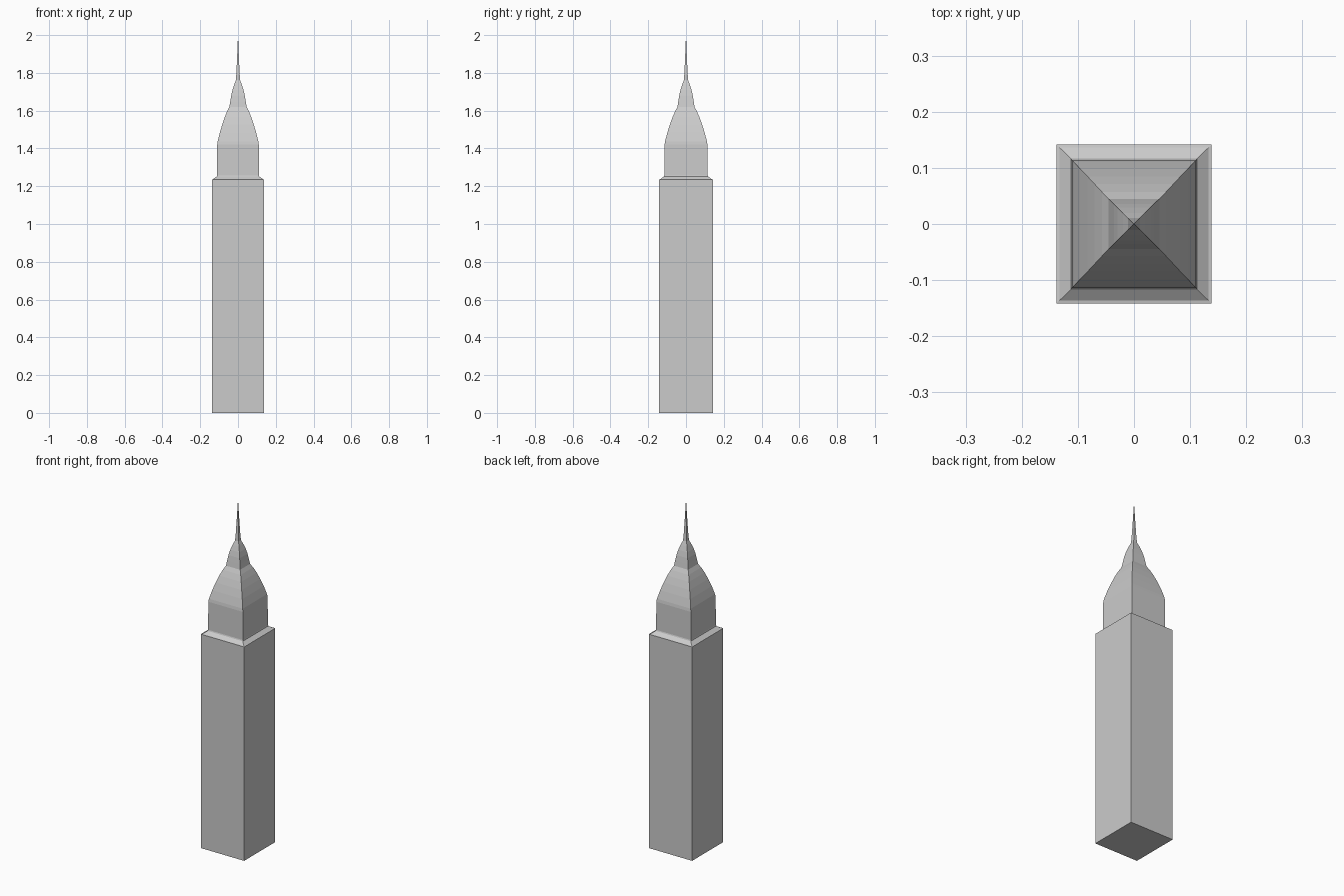
import bpy, bmesh

if "Cube" in bpy.data.objects:
    bpy.data.objects.remove(bpy.data.objects["Cube"])


def loft(name, rings, cap_bottom=False, tip=None):
    """Stack rectangular rings (half_x, half_y, z) into a flat-shaded skin."""
    bm = bmesh.new()
    loops = [[bm.verts.new((sx * hx, sy * hy, z))
              for sx, sy in ((-1, -1), (1, -1), (1, 1), (-1, 1))]
             for hx, hy, z in rings]
    for low, high in zip(loops, loops[1:]):
        for i in range(4):
            j = (i + 1) % 4
            bm.faces.new((low[i], low[j], high[j], high[i]))
    if cap_bottom:
        bm.faces.new(loops[0][::-1])
    if tip is not None:
        apex = bm.verts.new((0, 0, tip))
        for i in range(4):
            bm.faces.new((loops[-1][i], loops[-1][(i + 1) % 4], apex))
    mesh = bpy.data.meshes.new(name)
    bm.to_mesh(mesh)
    bm.free()
    obj = bpy.data.objects.new(name, mesh)
    bpy.context.collection.objects.link(obj)
    return obj


# Main tower block
body_top = (0.1385, 0.142, 1.236)
loft("tower_shaft", [(0.1385, 0.142, 0), body_top], cap_bottom=True)

# Narrow flat rim and sloped ledge up to the neck
neck_base = (0.1125, 0.1165, 1.252)
loft("ledge", [body_top, (0.133, 0.1365, 1.237), neck_base])

# Slightly tapered upper storey
neck_top = (0.110, 0.1135, 1.42)
loft("upper_storey", [neck_base, (0.111, 0.1145, 1.258), neck_top])

# Curved crown roof
crown_top = (0.0455, 0.045, 1.62)
loft("crown_roof", [neck_top, (0.108, 0.111, 1.437), (0.096, 0.0985, 1.485),
                    (0.083, 0.085, 1.528), (0.070, 0.071, 1.566),
                    (0.057, 0.057, 1.598), crown_top])

# Small bulb-shaped roof
spire_base = (0.011, 0.011, 1.762)
loft("lantern_roof", [crown_top, (0.041, 0.041, 1.648), (0.036, 0.036, 1.68),
                      (0.029, 0.029, 1.71), (0.020, 0.020, 1.738), spire_base])

# Needle spire
loft("spire", [spire_base, (0.0085, 0.0085, 1.80), (0.0045, 0.0045, 1.89)], tip=2.0)
